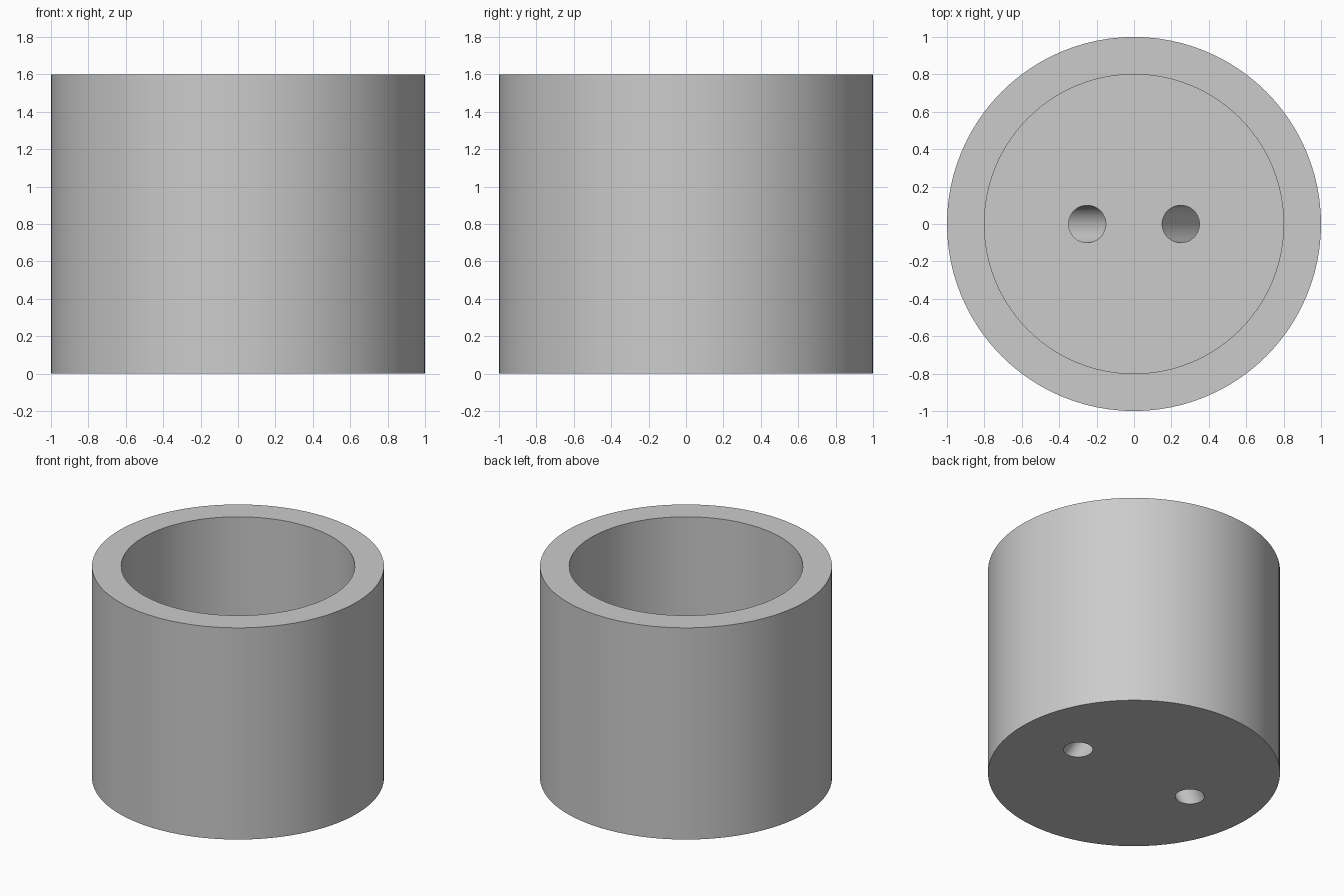
import bpy, bmesh, math

if "Cube" in bpy.data.objects:
    bpy.data.objects.remove(bpy.data.objects["Cube"], do_unlink=True)

RADIUS, INNER, HEIGHT, FLOOR = 1.0, 0.8, 1.6, 0.4
HOLE_RADIUS, HOLE_TOP_X, HOLE_BOTTOM_X = 0.1, 0.25, 0.5

grey = bpy.data.materials.new("light grey")
grey.use_nodes = True
grey.diffuse_color = (0.6, 0.6, 0.6, 1)
grey.node_tree.nodes["Principled BSDF"].inputs["Base Color"].default_value = grey.diffuse_color


def stack_rings(name, rings, segments):
    """Closed solid through a stack of circles given as (centre x, radius, z)."""
    bm = bmesh.new()
    loops = []
    for cx, radius, z in rings:
        angles = [math.tau * i / segments for i in range(segments)]
        loops.append([bm.verts.new((cx + radius * math.cos(a), radius * math.sin(a), z))
                      for a in angles])
    for low, high in zip(loops, loops[1:]):
        for i in range(segments):
            j = (i + 1) % segments
            bm.faces.new((low[i], low[j], high[j], high[i]))
    bm.faces.new(loops[0][::-1])
    bm.faces.new(loops[-1])
    bmesh.ops.recalc_face_normals(bm, faces=bm.faces)
    mesh = bpy.data.meshes.new(name)
    bm.to_mesh(mesh)
    bm.free()
    mesh.materials.append(grey)
    obj = bpy.data.objects.new(name, mesh)
    bpy.context.collection.objects.link(obj)
    return obj


# Open cylindrical pot with a thick floor
pot = stack_rings("pot", [(0, RADIUS, 0), (0, RADIUS, HEIGHT),
                          (0, INNER, HEIGHT), (0, INNER, FLOOR)], 96)
bpy.context.view_layer.objects.active = pot
pot.select_set(True)

# Two slanted drain holes that spread outward toward the underside
slope = (HOLE_TOP_X - HOLE_BOTTOM_X) / FLOOR
for side, label in ((1, "left"), (-1, "right")):
    rings = [(side * (HOLE_BOTTOM_X + slope * z), HOLE_RADIUS, z)
             for z in (-0.1, FLOOR + 0.1)]
    cutter = stack_rings(label + "_drain_cutter", rings, 48)
    cutter.hide_render = True
    cut = pot.modifiers.new(label + "_drain", 'BOOLEAN')
    cut.operation = 'DIFFERENCE'
    cut.solver = 'EXACT'
    cut.object = cutter
    bpy.ops.object.modifier_apply(modifier=cut.name)
    bpy.data.objects.remove(cutter, do_unlink=True)

# Smooth walls with crisp rims
bpy.ops.object.shade_smooth_by_angle(angle=math.radians(30))
